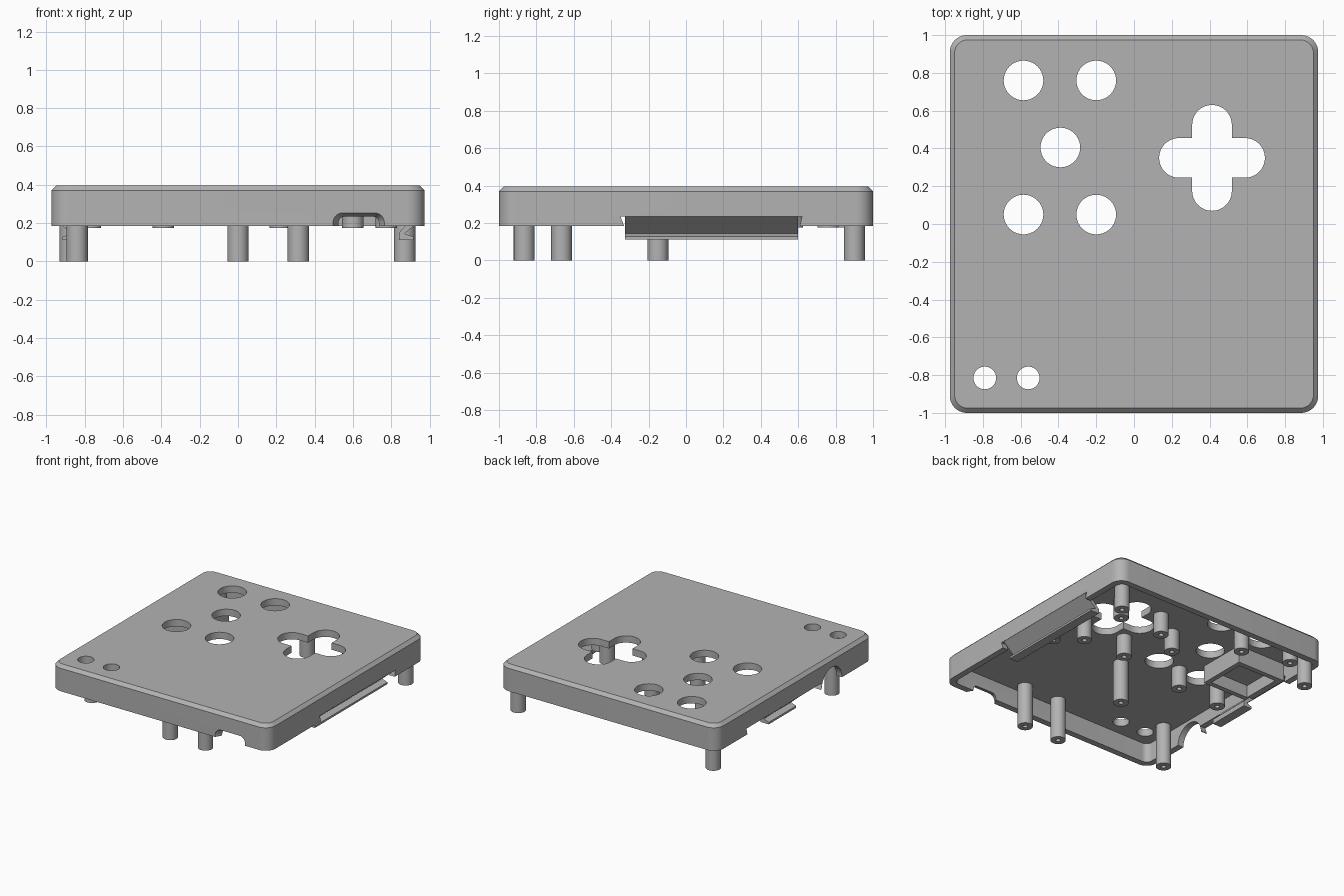
import bpy, bmesh, math
from mathutils import Vector

old = bpy.data.objects.get("Cube")
if old:
    bpy.data.objects.remove(old)

grey = bpy.data.materials.new("plain grey")
grey.use_nodes = True
GREY = (0.45, 0.45, 0.45, 1)
grey.diffuse_color = GREY
grey.node_tree.nodes["Principled BSDF"].inputs["Base Color"].default_value = GREY


def finish(name, bm):
    bmesh.ops.recalc_face_normals(bm, faces=bm.faces)
    mesh = bpy.data.meshes.new(name)
    bm.to_mesh(mesh)
    bm.free()
    obj = bpy.data.objects.new(name, mesh)
    bpy.context.collection.objects.link(obj)
    mesh.materials.append(grey)
    return obj


def loft(name, rings, closed=False):
    """Skin matching rings; cap the ends, or join last to first."""
    bm = bmesh.new()
    loops = [[bm.verts.new(p) for p in ring] for ring in rings]
    pairs = list(zip(loops, loops[1:]))
    if closed:
        pairs.append((loops[-1], loops[0]))
    else:
        bm.faces.new(loops[0])
        bm.faces.new(loops[-1])
    for a, b in pairs:
        for i in range(len(a)):
            j = (i + 1) % len(a)
            bm.faces.new((a[i], a[j], b[j], b[i]))
    return finish(name, bm)


def smooth(obj):
    bpy.ops.object.select_all(action='DESELECT')
    obj.select_set(True)
    bpy.context.view_layer.objects.active = obj
    bpy.ops.object.shade_smooth_by_angle(angle=math.radians(30))


def cut(obj, cutters):
    bpy.context.view_layer.objects.active = obj
    for c in cutters:
        c.hide_render = True
        mod = obj.modifiers.new("cut", 'BOOLEAN')
        mod.operation, mod.solver, mod.object = 'DIFFERENCE', 'EXACT', c
        bpy.ops.object.modifier_apply(modifier=mod.name)
        bpy.data.objects.remove(c)


def rounded(hx, hy, r, z, n=10):
    pts = []
    for k, (sx, sy) in enumerate([(1, 1), (-1, 1), (-1, -1), (1, -1)]):
        for i in range(n + 1):
            a = math.pi / 2 * (k + i / n)
            pts.append((sx * (hx - r) + r * math.cos(a), sy * (hy - r) + r * math.sin(a), z))
    return pts


def disc(x, y, r, z, n=40):
    return [(x + r * math.cos(math.tau * i / n), y + r * math.sin(math.tau * i / n), z) for i in range(n)]


def prism_y(name, profile, y0, y1):
    return loft(name, [[(x, y, z) for x, z in profile] for y in (y0, y1)])


def box(name, x0, x1, y0, y1, z0, z1):
    return prism_y(name, [(x0, z0), (x1, z0), (x1, z1), (x0, z1)], y0, y1)


# Hollow lid with a chamfered top edge
RIM, TOP, CEIL, HX, WALL = 0.185, 0.395, 0.34, 0.975, 0.05
lid = loft("lid_shell", [
    rounded(HX, 1, 0.09, RIM), rounded(HX, 1, 0.09, TOP - 0.025),
    rounded(HX - 0.025, 0.975, 0.07, TOP)])
cavity = loft("cavity", [rounded(HX - WALL, 1 - WALL, 0.05, z) for z in (0.1, CEIL)])

# Button holes, small holes and the cross-shaped opening
holes = [(-0.585, 0.76, 0.105), (-0.2, 0.76, 0.105), (-0.39, 0.405, 0.105),
         (-0.585, 0.05, 0.105), (-0.2, 0.05, 0.105), (-0.79, -0.815, 0.06), (-0.56, -0.815, 0.06)]
cutters = [cavity] + [loft("hole", [disc(x, y, r, 0.3), disc(x, y, r, 0.5)]) for x, y, r in holes]
for hx, hy in ((0.28, 0.105), (0.105, 0.28)):
    arm = [[(x + 0.413, y + 0.35, z) for x, y, _ in rounded(hx, hy, 0.1049, z)] for z in (0.3, 0.5)]
    cutters.append(loft("cross_arm", arm))

# Flared port opening in the front wall
def port(y, half, top, r):
    pts = [(0.63 + half, y, 0.1), (0.63 - half, y, 0.1)]
    for k, cx in ((2, -1), (1, 1)):
        for i in range(7):
            a = math.pi / 2 * (k - i / 6)
            pts.append((0.63 + cx * (half - r) + r * math.cos(a), y, top - r + r * math.sin(a)))
    return pts


cutters.append(loft("port_cut", [port(-1.01, 0.14, 0.257, 0.055), port(-0.94, 0.1, 0.23, 0.03)]))

# Tapered side wall notches and the round cable arch
for s in (1, -1):
    notch = [[(x * s, y, z) for y, z in ((-0.30, 0.1), (-0.35, 0.235), (0.62, 0.235), (0.59, 0.1))]
             for x in (0.9, 1.0)]
    cutters.append(loft("side_notch", notch))
arch = [[(x, -0.47 + y, 0.185 + z) for y, z, _ in disc(0, 0, 0.13, 0)] for x in (-1.0, -0.9)]
cutters.append(loft("arch_cut", arch))
cut(lid, cutters)
smooth(lid)

# Folded lips under the side notches
lip = [(0.975, 0.236), (0.87, 0.145), (0.915, 0.128), (0.915, 0.112),
       (0.84, 0.112), (0.84, 0.15), (0.925, 0.236)]
prism_y("right_side_lip", lip, -0.325, 0.6)
prism_y("left_side_lip", [(-x, z) for x, z in lip], -0.1, 0.25)

# Open-bottomed housing beside the left notch
housing = box("socket_housing", -0.93, -0.5, 0.2, 0.6, 0.2, CEIL + 0.005)
cut(housing, [box("pocket", -0.88, -0.54, 0.24, 0.56, 0.15, 0.3)])


# Screw posts with pilot holes
def post(name, x, y, z, r=0.056):
    rings = [disc(x, y, 0.018, z + 0.1, 28), disc(x, y, 0.018, z, 28),
             disc(x, y, r, z, 28), disc(x, y, r, CEIL + 0.005, 28)]
    smooth(loft(name, rings))


long_posts = [(0.87, 0.9), (-0.875, 0.9), (0, -0.15), (0, -0.865), (0.315, -0.865), (-0.84, -0.665)]
short_posts = [(0.6, 0.57), (0.6, 0.15), (0.22, 0.57), (0.22, 0.15), (0.775, 0), (0, 0.43),
               (-0.39, 0.76), (-0.39, 0.05), (-0.77, 0.86), (-0.77, 0.03)]
for kind, spots, z in (("long_post", long_posts, 0), ("short_post", short_posts, 0.175)):
    for i, (x, y) in enumerate(spots, 1):
        post(f"{kind}_{i}", x, y, z)
